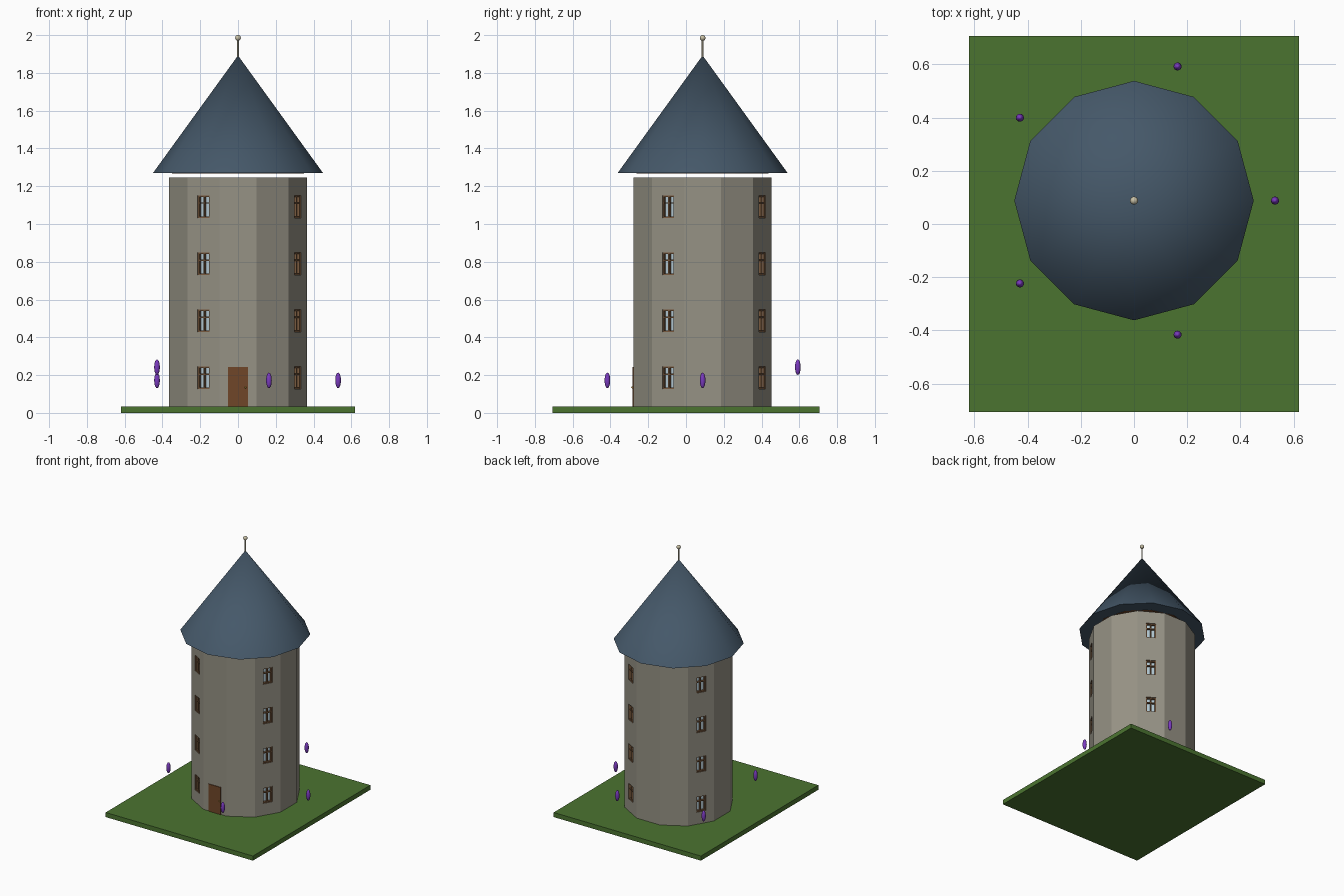
import bpy, bmesh, math
from mathutils import Matrix, Vector

if "Cube" in bpy.data.objects:
    bpy.data.objects.remove(bpy.data.objects["Cube"])

CX, CY = 0.0, 0.088          # tower axis
A = 0.365                    # wall apothem
HALF = A * math.tan(math.radians(15))
Z0, Z1 = 0.035, 1.245


def mat(name, rgb):
    m = bpy.data.materials.new(name)
    lin = [((c / 255 + 0.055) / 1.055) ** 2.4 for c in rgb]
    m.diffuse_color = (*lin, 1)
    m.use_nodes = True
    m.node_tree.nodes["Principled BSDF"].inputs["Base Color"].default_value = m.diffuse_color
    return m


GRASS = mat("grass green", (75, 116, 48))
STONE = mat("warm grey stone", (150, 146, 133))
SLATE = mat("slate blue", (69, 88, 105))
WOOD = mat("door brown", (112, 70, 40))
FRAME = mat("window wood", (124, 92, 64))
GLASS = mat("pale glass", (180, 202, 212))
PURPLE = mat("crystal purple", (122, 58, 190))
CREAM = mat("cream metal", (200, 192, 165))
BRASS = mat("brass", (205, 165, 70))


def finish(name, bm, *mats):
    me = bpy.data.meshes.new(name)
    bm.to_mesh(me)
    bm.free()
    for m in mats:
        me.materials.append(m)
    ob = bpy.data.objects.new(name, me)
    bpy.context.collection.objects.link(ob)
    return ob


def add_box(bm, lo, hi, M=Matrix()):
    lo, hi = Vector(lo), Vector(hi)
    S = Matrix.Diagonal((*(hi - lo), 1))
    bmesh.ops.create_cube(bm, size=1, matrix=M @ Matrix.Translation((lo + hi) / 2) @ S)


def smooth(ob, deg):
    bpy.ops.object.select_all(action='DESELECT')
    ob.select_set(True)
    bpy.context.view_layer.objects.active = ob
    bpy.ops.object.shade_smooth_by_angle(angle=math.radians(deg))


def ellipsoid(name, loc, rx, rz, m):
    bm = bmesh.new()
    bmesh.ops.create_uvsphere(bm, u_segments=16, v_segments=10, radius=1,
                              matrix=Matrix.Translation(loc) @ Matrix.Diagonal((rx, rx, rz, 1)))
    smooth(finish(name, bm, m), 60)


def side(deg):
    # local space of one wall: it faces -y, its surface lies at y = -A
    return Matrix.Translation((CX, CY, 0)) @ Matrix.Rotation(math.radians(deg + 90), 4, 'Z')


# lawn
bm = bmesh.new()
add_box(bm, (-0.62, -0.706, 0), (0.62, 0.706, Z0))
finish("lawn", bm, GRASS)

# twelve walls, every third one with a column of recessed windows
W, DEPTH = 0.036, 0.022
levels = [(0.127 + 0.302 * i, 0.245 + 0.302 * i) for i in range(4)]
walls, bars = bmesh.new(), bmesh.new()


def quad(M, pts, idx=0):
    f = walls.faces.new([walls.verts.new(M @ Vector(p)) for p in pts])
    f.material_index = idx


def wall_quad(M, x0, x1, z0, z1, y=-A, idx=0):
    quad(M, [(x0, y, z0), (x1, y, z0), (x1, y, z1), (x0, y, z1)], idx)


for k in range(12):
    deg = k * 30
    M = side(deg)
    if k % 3 != 2:
        wall_quad(M, -HALF, HALF, Z0 - 0.005, Z1)
        continue
    wall_quad(M, -HALF, -W, Z0 - 0.005, Z1)
    wall_quad(M, W, HALF, Z0 - 0.005, Z1)
    z = Z0 - 0.005
    b = -A + DEPTH
    for lo, hi in levels:
        wall_quad(M, -W, W, z, lo)
        z = hi
        wall_quad(M, -W, W, lo, hi, b, 2)
        # reveals
        quad(M, [(-W, -A, lo), (W, -A, lo), (W, b, lo), (-W, b, lo)], 1)
        quad(M, [(-W, -A, hi), (-W, b, hi), (W, b, hi), (W, -A, hi)], 1)
        quad(M, [(-W, -A, lo), (-W, b, lo), (-W, b, hi), (-W, -A, hi)], 1)
        quad(M, [(W, -A, lo), (W, -A, hi), (W, b, hi), (W, b, lo)], 1)
        # frame, mullion and transom
        y0, y1, t = -A + 0.006, b + 0.001, 0.007
        mid = lo + (hi - lo) * 0.66
        for x0, x1, a, c in ((-W, -W + t, lo, hi), (W - t, W, lo, hi),
                             (-t / 2, t / 2, lo, hi), (-W, W, lo, lo + t),
                             (-W, W, hi - t, hi), (-W, W, mid - t / 2, mid + t / 2)):
            add_box(bars, (x0, y0, a), (x1, y1, c), M)
    wall_quad(M, -W, W, z, Z1)

# flat top of the tower
R = A / math.cos(math.radians(15))
walls.faces.new([walls.verts.new((CX + R * math.cos(math.radians(15 + 30 * i)),
                                  CY + R * math.sin(math.radians(15 + 30 * i)), Z1))
                 for i in range(12)])
bmesh.ops.remove_doubles(walls, verts=walls.verts, dist=0.0001)
finish("tower_walls", walls, STONE, FRAME, GLASS)
finish("window_frames", bars, FRAME)

# door and knob
bm = bmesh.new()
add_box(bm, (-0.052, -A - 0.005, Z0), (0.052, -A + 0.01, 0.242), side(-90))
finish("door", bm, WOOD)
ellipsoid("door_knob", (0.04, CY - A - 0.008, 0.135), 0.005, 0.005, BRASS)


def cone(name, r1, r2, z0, z1, n, m):
    bm = bmesh.new()
    bmesh.ops.create_cone(bm, cap_ends=True, segments=n, radius1=r1, radius2=r2, depth=z1 - z0,
                          matrix=Matrix.Translation((CX, CY, (z0 + z1) / 2)))
    return finish(name, bm, m)


# roof floating just above the walls, with a wooden ceiling under it
smooth(cone("roof", 0.45, 0.0, 1.27, 1.892, 12, SLATE), 30)
cone("ceiling", 0.35, 0.35, 1.268, 1.272, 12, WOOD)

# finial
cone("finial_pole", 0.005, 0.005, 1.87, 1.98, 10, CREAM)
ellipsoid("finial_ball", (CX, CY, 1.985), 0.015, 0.015, CREAM)

# ring of five floating crystals, alternating in height
for i in range(5):
    a = math.radians(72 * i)
    ellipsoid(f"crystal_{i + 1}", (CX + 0.53 * math.cos(a), CY + 0.53 * math.sin(a),
                                   0.242 if i % 2 else 0.172), 0.015, 0.041, PURPLE)
